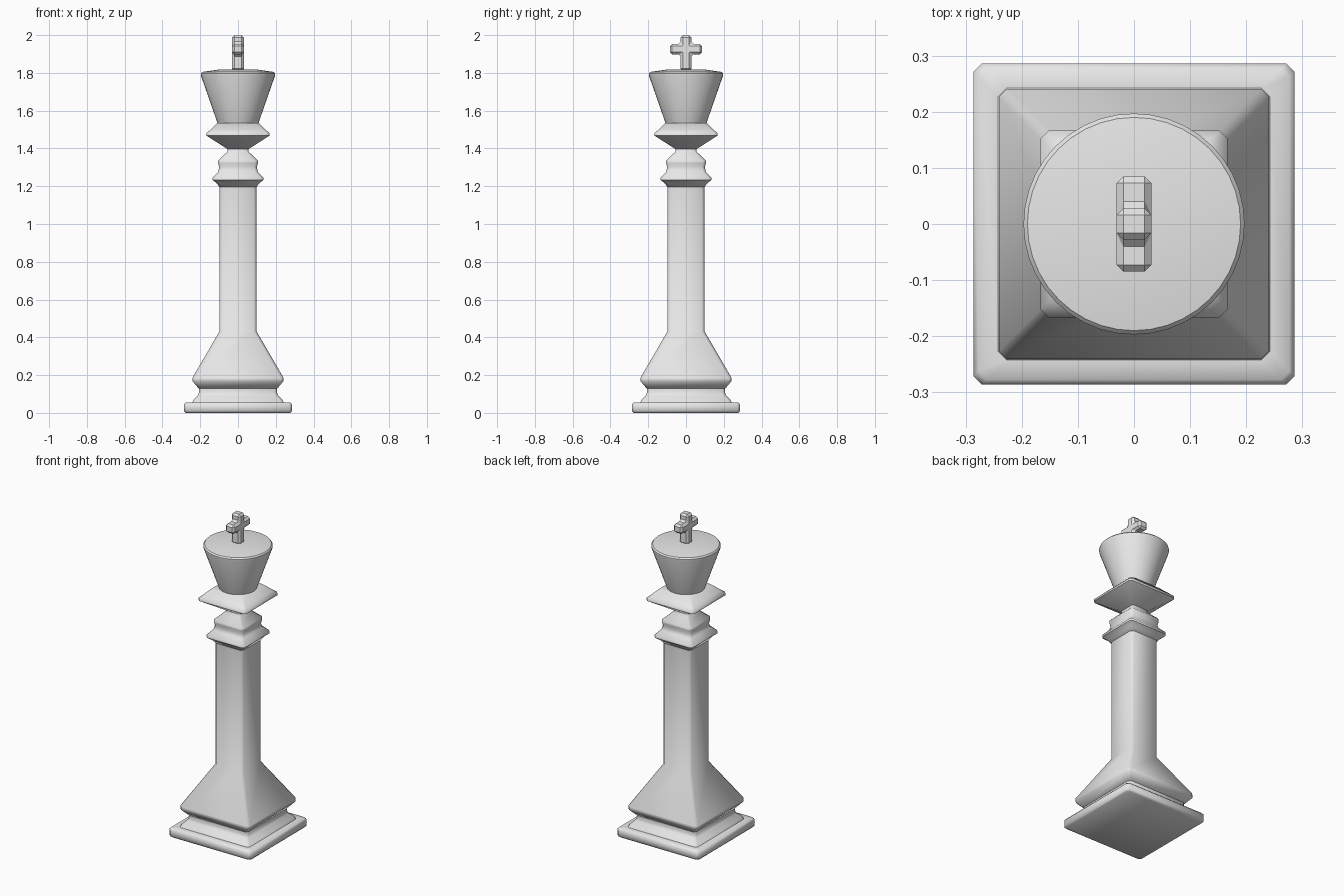
import bpy, bmesh, math

if "Cube" in bpy.data.objects:
    bpy.data.objects.remove(bpy.data.objects["Cube"])

mat = bpy.data.materials.new("pale grey")
mat.diffuse_color = (0.8, 0.8, 0.8, 1)
mat.use_nodes = True
mat.node_tree.nodes["Principled BSDF"].inputs["Base Color"].default_value = mat.diffuse_color


def finish(bm, name, angle):
    bmesh.ops.recalc_face_normals(bm, faces=bm.faces[:])
    me = bpy.data.meshes.new(name)
    bm.to_mesh(me)
    bm.free()
    ob = bpy.data.objects.new(name, me)
    bpy.context.collection.objects.link(ob)
    me.materials.append(mat)
    bpy.ops.object.select_all(action='DESELECT')
    ob.select_set(True)
    bpy.context.view_layer.objects.active = ob
    bpy.ops.object.shade_smooth_by_angle(angle=math.radians(angle))
    return ob


def square(h):
    # square outline with small cut corners
    c = h - min(0.015, h * 0.2)
    return [(h, -c), (h, c), (c, h), (-c, h), (-h, c), (-h, -c), (-c, -h), (c, -h)]


def circle(r, n=40):
    return [(r * math.cos(2 * math.pi * i / n), r * math.sin(2 * math.pi * i / n)) for i in range(n)]


def loft(name, outline, profile, angle):
    bm = bmesh.new()
    rings = [[bm.verts.new((x, y, z)) for x, y in outline(h)] for h, z in profile]
    for a, b in zip(rings, rings[1:]):
        for i in range(len(a)):
            j = (i + 1) % len(a)
            bm.faces.new((a[i], a[j], b[j], b[i]))
    bm.faces.new(rings[0][::-1])
    bm.faces.new(rings[-1])
    return finish(bm, name, angle)


# stepped square base plate
loft("base", square, [(0.277, 0.004), (0.277, 0), (0.286, 0.010), (0.286, 0.046), (0.277, 0.056),
                      (0.242, 0.056), (0.233, 0.072), (0.212, 0.094), (0.207, 0.108),
                      (0.207, 0.128)][1:], 50)
# flared foot and tall shaft
loft("shaft", square, [(0.207, 0.128), (0.241, 0.168), (0.241, 0.186), (0.098, 0.432),
                       (0.098, 1.195)], 50)
# double neck moulding
loft("neck", square, [(0.098, 1.195), (0.112, 1.215), (0.134, 1.233), (0.134, 1.245),
                      (0.106, 1.275), (0.100, 1.300), (0.105, 1.322), (0.105, 1.336),
                      (0.055, 1.384), (0.055, 1.396)], 50)
# wide square collar
loft("collar", square, [(0.055, 1.396), (0.167, 1.468), (0.167, 1.480), (0.145, 1.500),
                        (0.108, 1.535)], 50)
# round flaring crown
loft("crown", circle, [(0.107, 1.530), (0.197, 1.788), (0.197, 1.797), (0.190, 1.805),
                       (0.100, 1.818)], 30)

# finial: plus-shaped outline in y-z, extruded along x and chamfered
w, arm, z0, z1, z2, z3 = 0.028, 0.085, 1.81, 1.898, 1.954, 2.0
half = [(w, z0), (w, z1), (arm, z1), (arm, z2), (w, z2), (w, z3)]
pts = half + [(-y, z) for y, z in reversed(half)]
bm = bmesh.new()
face = bm.faces.new([bm.verts.new((-0.031, y, z)) for y, z in pts])
res = bmesh.ops.extrude_face_region(bm, geom=[face])
bmesh.ops.translate(bm, vec=(0.062, 0, 0), verts=[v for v in res["geom"] if isinstance(v, bmesh.types.BMVert)])
bmesh.ops.recalc_face_normals(bm, faces=bm.faces[:])
bmesh.ops.bevel(bm, geom=bm.edges[:], offset=0.012, segments=1, affect='EDGES')
finish(bm, "finial", 30)
